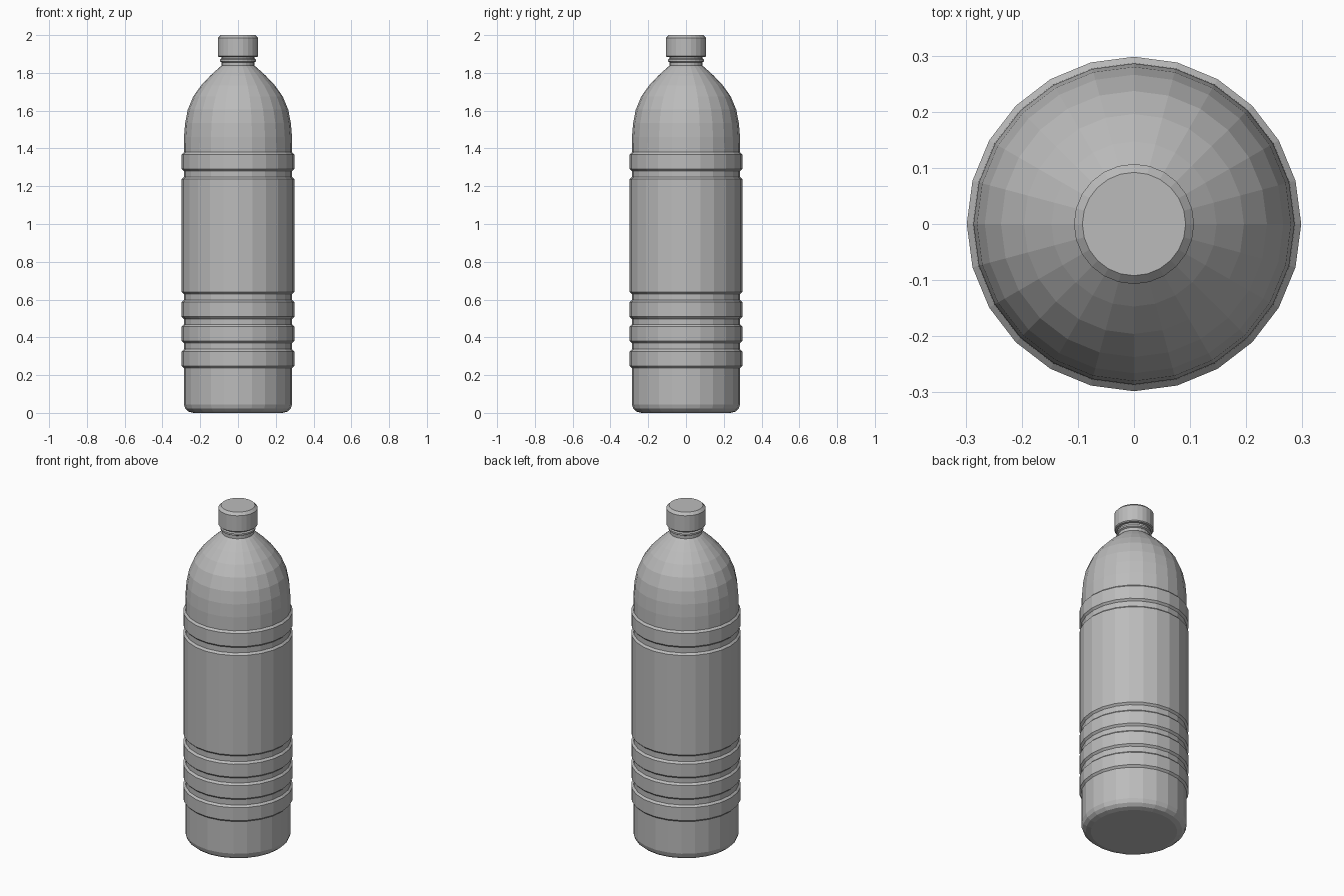
import bpy, bmesh
from math import cos, sin, tau

SIDES = 24

cube = bpy.data.objects.get("Cube")
if cube:
    bpy.data.objects.remove(cube, do_unlink=True)

grey = bpy.data.materials.new("plain grey")
grey.use_nodes = True
grey.diffuse_color = (0.5, 0.5, 0.5, 1)
grey.node_tree.nodes["Principled BSDF"].inputs["Base Color"].default_value = (0.5, 0.5, 0.5, 1)


def lathe(name, profile):
    """Spin a (radius, height) profile into a closed, flat-shaded solid."""
    bm = bmesh.new()
    rings = [[bm.verts.new((r * cos(tau * i / SIDES), r * sin(tau * i / SIDES), z))
              for i in range(SIDES)] for r, z in profile]
    for low, high in zip(rings, rings[1:]):
        for i in range(SIDES):
            j = (i + 1) % SIDES
            bm.faces.new((low[i], low[j], high[j], high[i]))
    bm.faces.new(rings[0][::-1])
    bm.faces.new(rings[-1])
    mesh = bpy.data.meshes.new(name)
    bm.to_mesh(mesh)
    bm.free()
    mesh.materials.append(grey)
    obj = bpy.data.objects.new(name, mesh)
    bpy.context.collection.objects.link(obj)
    return obj


BODY, BAND, BEVEL = 0.287, 0.298, 0.011

# Rounded foot
profile = [(0.235, 0), (0.262, 0.007), (0.279, 0.022), (BODY, 0.045)]

# Raised bands, with the tall label panel among them
for bottom, top in [(0.238, 0.337), (0.37, 0.469), (0.498, 0.597),
                    (0.63, 1.248), (1.28, 1.38)]:
    profile += [(BODY, bottom), (BAND, bottom + BEVEL),
                (BAND, top - BEVEL), (BODY, top)]

# Domed shoulder
profile += [(0.286, 1.46), (0.28, 1.535), (0.266, 1.605), (0.237, 1.675),
            (0.196, 1.733), (0.147, 1.785), (0.1, 1.828)]

# Neck with its collar
profile += [(0.087, 1.838), (0.087, 1.856), (0.096, 1.861), (0.096, 1.871),
            (0.087, 1.876), (0.087, 1.895)]
lathe("bottle", profile)

# Screw cap
lathe("cap", [(0.102, 1.885), (0.107, 1.89), (0.107, 1.985), (0.092, 2.0)])
